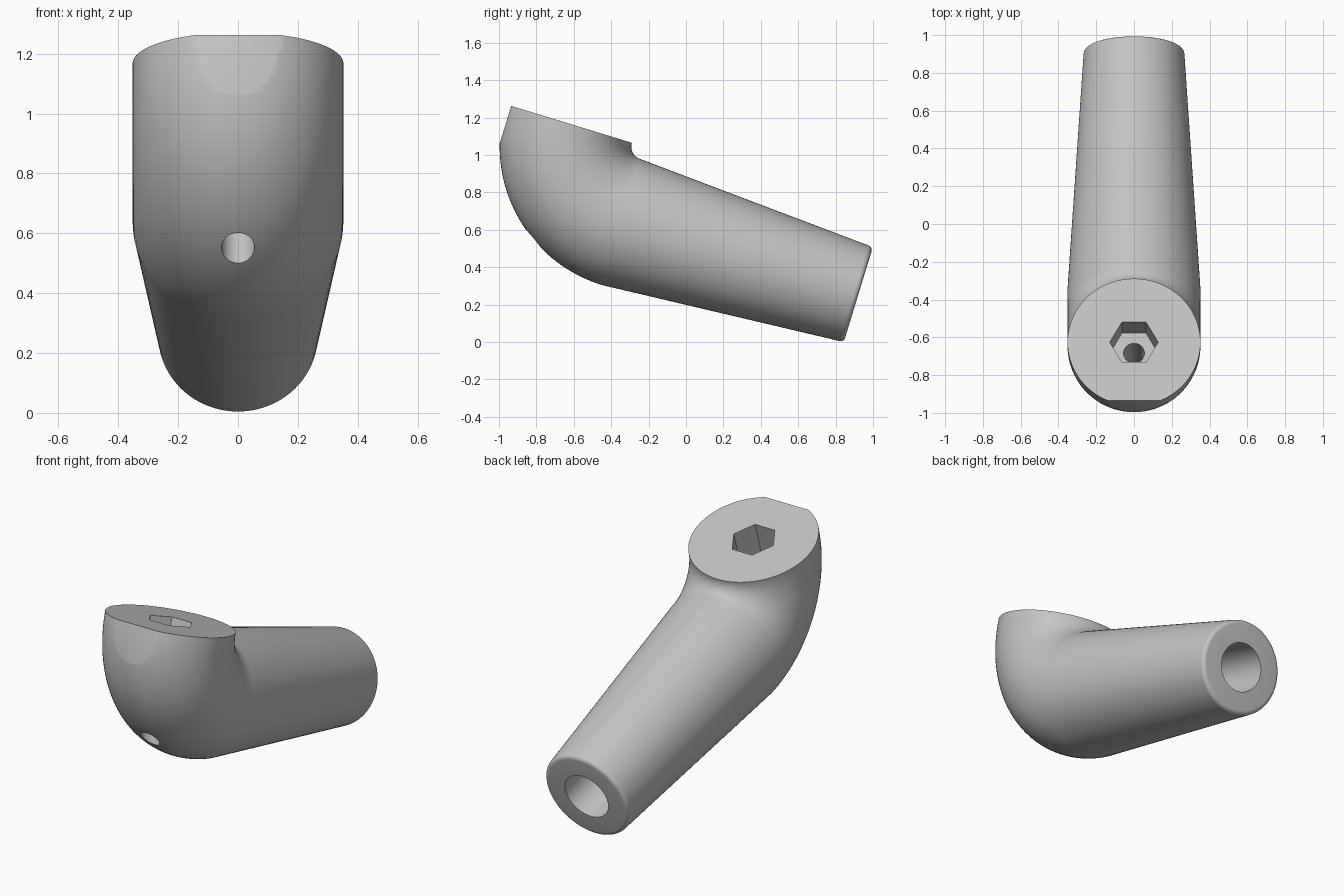
import bpy, bmesh
from math import sin, cos, pi, radians
from mathutils import Matrix, Vector

if "Cube" in bpy.data.objects:
    bpy.data.objects.remove(bpy.data.objects["Cube"])

TILT = Matrix.Rotation(radians(-17), 4, 'X')
SEGS = 96
R_SOCKET, R_END, R_BEND = 0.352, 0.267, 0.422
TOP, AXIS = 0.934, 0.512              # socket face height, handle axis height
ELBOW_Y, END_Y = -0.518, 0.807
SOCKET_Y = ELBOW_Y - R_BEND
ROUND = 0.025

grey = bpy.data.materials.new("plain grey")
grey.use_nodes = True
colour = (0.55, 0.55, 0.55, 1)
grey.diffuse_color = colour
grey.node_tree.nodes["Principled BSDF"].inputs["Base Color"].default_value = colour


def add_object(name, bm):
    bmesh.ops.recalc_face_normals(bm, faces=bm.faces)
    mesh = bpy.data.meshes.new(name)
    bm.to_mesh(mesh)
    bm.free()
    mesh.materials.append(grey)
    obj = bpy.data.objects.new(name, mesh)
    bpy.context.collection.objects.link(obj)
    return obj


def prism(name, sides, radius, start, end):
    """Closed prism between two points, with a corner on the x axis."""
    a, b = Vector(start), Vector(end)
    turn = Matrix.Rotation(-pi / 2, 4, 'X') if abs(b.y - a.y) > abs(b.z - a.z) else Matrix()
    bm = bmesh.new()
    bmesh.ops.create_cone(bm, cap_ends=True, segments=sides, radius1=radius,
                          radius2=radius, depth=(b - a).length)
    # align a corner with x
    corner = max(bm.verts, key=lambda v: v.co.x).co
    if abs(corner.y) > 1e-4:
        bmesh.ops.rotate(bm, verts=bm.verts, matrix=Matrix.Rotation(pi / sides, 3, 'Z'))
    bm.transform(Matrix.Translation((a + b) / 2) @ turn)
    return add_object(name, bm)


# Sections down the elbow, along the tapered handle and round its end edge
sections = []
for i in range(41):
    t = i / 40 * pi / 2
    centre = Vector((0, ELBOW_Y - R_BEND * cos(t), TOP - R_BEND * sin(t)))
    sections.append((centre, Vector((0, cos(t), sin(t))), R_SOCKET))
for i in range(7):
    t = i / 6 * pi / 2
    centre = Vector((0, END_Y - ROUND * (1 - sin(t)), AXIS))
    sections.append((centre, Vector((0, 0, 1)), R_END - ROUND * (1 - cos(t))))

bm = bmesh.new()
rings = []
for centre, across, radius in sections:
    rings.append([bm.verts.new(centre + radius * (
        Vector((cos(a), 0, 0)) + across * sin(a)))
        for a in (2 * pi * k / SEGS for k in range(SEGS))])
for r0, r1 in zip(rings, rings[1:]):
    for k in range(SEGS):
        n = (k + 1) % SEGS
        bm.faces.new((r0[k], r0[n], r1[n], r1[k]))
bm.faces.new(rings[0])
bm.faces.new(rings[-1])
body = add_object("elbow_handle", bm)

# Cutters: front flat, hex pocket, bolt hole and handle bore
bm = bmesh.new()
bmesh.ops.create_cube(bm, size=1)
bm.transform(Matrix.Translation((0, -1.263 - 0.5, TOP)))
cutters = [
    add_object("front_flat_cutter", bm),
    prism("hex_pocket_cutter", 6, 0.128, (0, SOCKET_Y, TOP - 0.2), (0, SOCKET_Y, TOP + 0.1)),
    prism("bolt_hole_cutter", 48, 0.055, (0, SOCKET_Y, 0.1), (0, SOCKET_Y, TOP + 0.05)),
    prism("handle_bore_cutter", 64, 0.138, (0, END_Y - 0.75, AXIS), (0, END_Y + 0.1, AXIS)),
]
bpy.context.view_layer.objects.active = body
for cutter in cutters:
    cutter.hide_render = True
    mod = body.modifiers.new(cutter.name, 'BOOLEAN')
    mod.operation = 'DIFFERENCE'
    mod.solver = 'EXACT'
    mod.object = cutter
    bpy.ops.object.modifier_apply(modifier=mod.name)
for cutter in cutters:
    bpy.data.objects.remove(cutter)

# Lean the handle down, then smooth all but the sharp edges
body.data.transform(TILT)
bpy.ops.object.select_all(action='DESELECT')
body.select_set(True)
bpy.ops.object.shade_smooth_by_angle(angle=radians(30))
